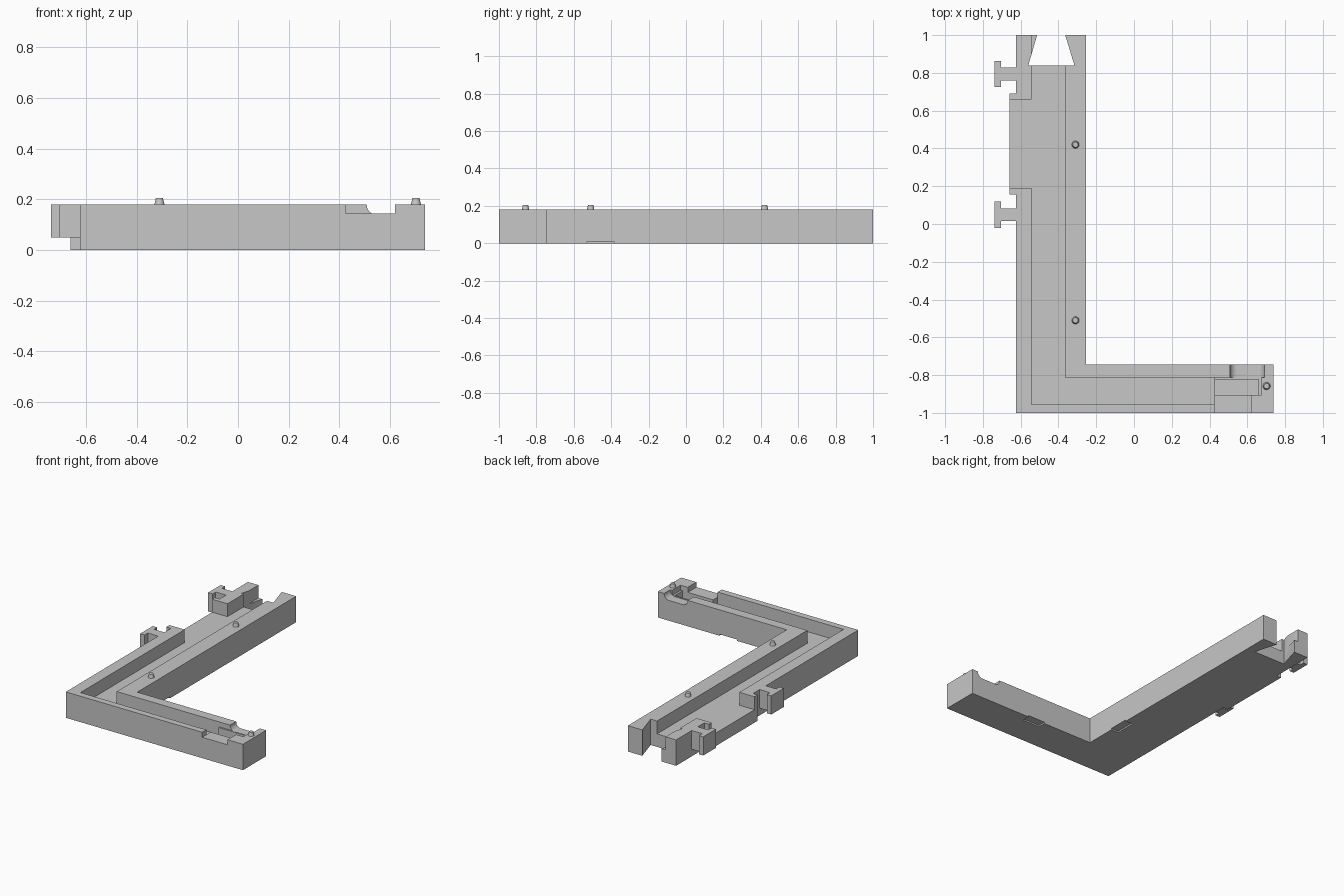
import bpy
import bmesh

cube = bpy.data.objects.get("Cube")
if cube:
    bpy.data.objects.remove(cube, do_unlink=True)

TOP, FLOOR, LEDGE, OVER = 0.18, 0.09, 0.145, 0.3

grey = bpy.data.materials.new("plain_grey")
grey.use_nodes = True
grey.diffuse_color = (0.57, 0.57, 0.57, 1)
grey.node_tree.nodes["Principled BSDF"].inputs["Base Color"].default_value = (0.57, 0.57, 0.57, 1)


def finish(name, bm):
    bmesh.ops.recalc_face_normals(bm, faces=bm.faces)
    mesh = bpy.data.meshes.new(name)
    bm.to_mesh(mesh)
    bm.free()
    mesh.materials.append(grey)
    obj = bpy.data.objects.new(name, mesh)
    bpy.context.collection.objects.link(obj)
    return obj


def prism(name, outline, z0, z1, round_bottom=0):
    """Extrude a plan outline from z0 to z1, optionally rounding bottom edges that run along y."""
    bm = bmesh.new()
    face = bm.faces.new([bm.verts.new((x, y, z0)) for x, y in outline])
    grown = bmesh.ops.extrude_face_region(bm, geom=[face])["geom"]
    bmesh.ops.translate(bm, vec=(0, 0, z1 - z0),
                        verts=[v for v in grown if isinstance(v, bmesh.types.BMVert)])
    if round_bottom:
        edges = [e for e in bm.edges
                 if e.verts[0].co.x == e.verts[1].co.x
                 and max(v.co.z for v in e.verts) < z0 + 0.001]
        bmesh.ops.bevel(bm, geom=edges, offset=round_bottom, segments=10,
                        profile=0.5, affect='EDGES')
    return finish(name, bm)


def rect(x0, x1, y0, y1):
    return [(x0, y0), (x1, y0), (x1, y1), (x0, y1)]


def carve(target, cutter):
    mod = target.modifiers.new("cut", 'BOOLEAN')
    mod.operation = 'DIFFERENCE'
    mod.solver = 'EXACT'
    mod.object = cutter
    bpy.context.view_layer.update()
    deps = bpy.context.evaluated_depsgraph_get()
    mesh = bpy.data.meshes.new_from_object(target.evaluated_get(deps))
    target.modifiers.clear()
    target.data = mesh
    bpy.data.objects.remove(cutter, do_unlink=True)


# L-shaped body with a shallow bulge on the outer side
body = prism("corner_frame", [
    (-0.624, -1), (0.738, -1), (0.738, -0.745), (-0.253, -0.745), (-0.253, 1),
    (-0.624, 1), (-0.624, 0.69), (-0.66, 0.69), (-0.66, 0.155), (-0.624, 0.155)], 0, TOP)

# Channel running round the corner
carve(body, prism("channel", [
    (-0.543, -0.955), (0.425, -0.955), (0.425, -0.812), (-0.364, -0.812),
    (-0.364, 1.1), (-0.543, 1.1)], FLOOR, OVER))

# Side opening through the outer wall
carve(body, prism("side_opening", rect(-0.75, -0.5, 0.19, 0.66), FLOOR, OVER))

# Dovetail socket at the far end
carve(body, prism("dovetail", [
    (-0.56, 0.838), (-0.315, 0.838), (-0.364, 1), (-0.364, 1.1),
    (-0.513, 1.1), (-0.513, 1)], -0.1, OVER))

# Stepped pocket and front notch at the end of the short arm
carve(body, prism("notch", rect(0.425, 0.62, -1.1, -0.9), LEDGE, OVER))
carve(body, prism("ledge", rect(0.42, 0.675, -0.905, -0.812), LEDGE, OVER))
carve(body, prism("pocket", rect(0.425, 0.66, -0.905, -0.822), 0.05, OVER))

# Rounded shallow slot in the inner wall
carve(body, prism("slot", rect(0.508, 0.69, -0.812, -0.7), 0.141, OVER, 0.037))

# Shallow finger recesses under the inner edges
carve(body, prism("recess", rect(-0.31, -0.2, -0.53, -0.385), -0.1, 0.01))
carve(body, prism("recess", rect(0.13, 0.265, -0.8, -0.7), -0.1, 0.01))

# T-shaped hooks on the outer side
for label, y in (("front", 0.049), ("back", 0.795)):
    prism(label + "_hook", [
        (-0.624, y - 0.034), (-0.704, y - 0.034), (-0.704, y - 0.069), (-0.738, y - 0.069),
        (-0.738, y + 0.069), (-0.704, y + 0.069), (-0.704, y + 0.034), (-0.624, y + 0.034)],
        0.05, TOP)

# Tapered locating pegs
for label, x, y in (("back", -0.31, 0.42), ("middle", -0.31, -0.51), ("end", 0.702, -0.858)):
    bpy.ops.mesh.primitive_cone_add(vertices=32, radius1=0.02, radius2=0.014,
                                    depth=0.026, location=(x, y, TOP + 0.012))
    peg = bpy.context.object
    peg.name = label + "_peg"
    peg.data.materials.append(grey)

# Keep edges crisp while smoothing the round parts
bpy.ops.object.select_all(action='DESELECT')
for obj in bpy.context.collection.objects:
    if obj.type == 'MESH' and (obj == body or obj.name.endswith("_peg")):
        obj.select_set(True)
        bpy.context.view_layer.objects.active = obj
bpy.ops.object.shade_smooth_by_angle(angle=0.5)
